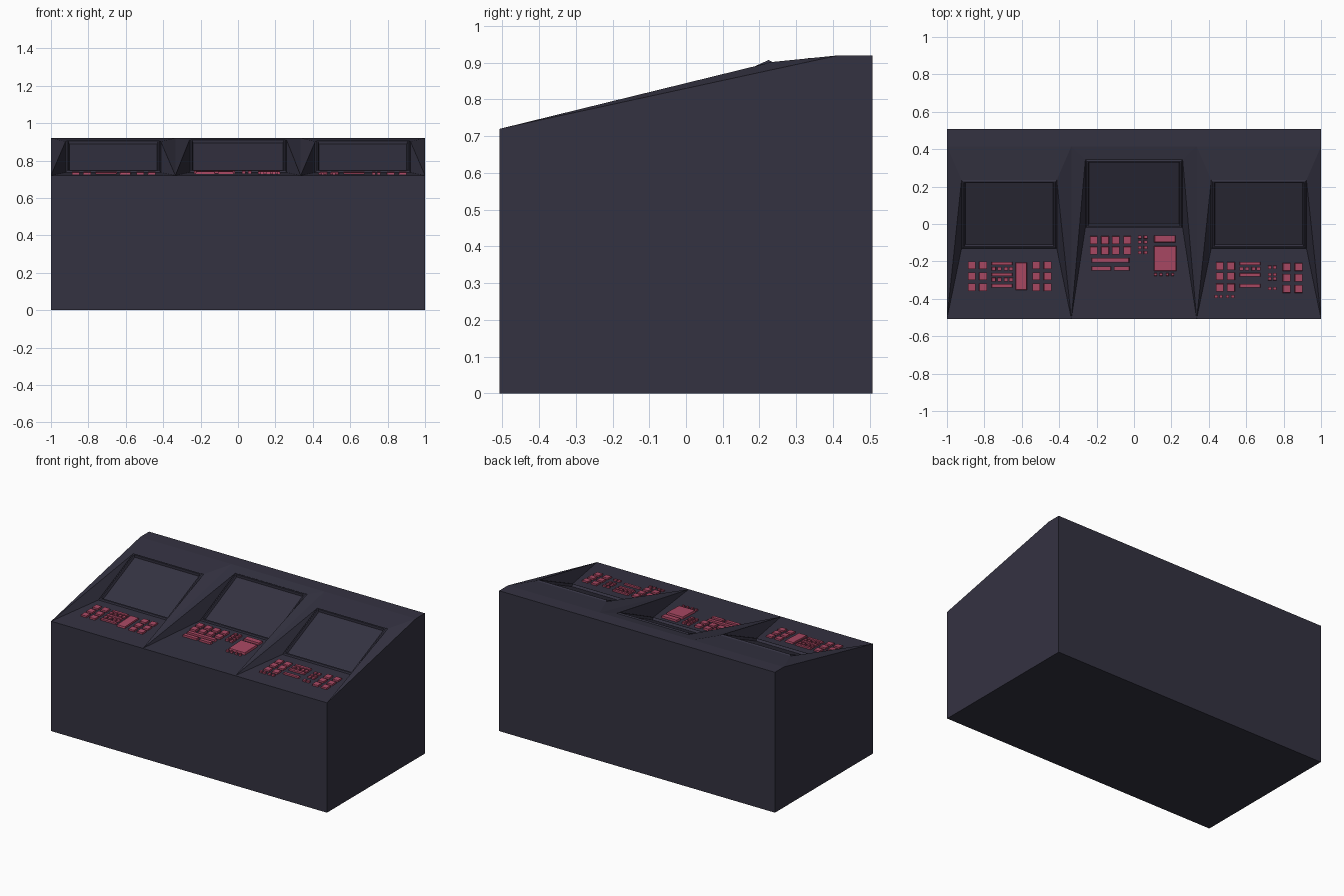
import bpy, bmesh

if "Cube" in bpy.data.objects:
    bpy.data.objects.remove(bpy.data.objects["Cube"])

def material(name, rgb):
    m = bpy.data.materials.new(name)
    m.diffuse_color = (*rgb, 1)
    m.use_nodes = True
    m.node_tree.nodes["Principled BSDF"].inputs["Base Color"].default_value = m.diffuse_color
    return m

dark = material("dark_slate", (0.034, 0.032, 0.053))
red = material("key_red", (0.40, 0.065, 0.125))

FRONT, BACK, RIDGE = -0.507, 0.507, 0.415
Z_FRONT, Z_BACK = 0.72, 0.92
# per station: outer left/right x, screen left/right x, screen bottom/top y, top z
STATIONS = [(-1, -0.335, -0.922, -0.413, -0.13, 0.235, 0.902),
            (-0.335, 0.335, -0.26, 0.26, -0.02, 0.345, 0.908),
            (0.335, 1, 0.413, 0.922, -0.13, 0.235, 0.902)]
Z_DESK = 0.736

def finish(bm, name, mat):
    bmesh.ops.recalc_face_normals(bm, faces=bm.faces)
    me = bpy.data.meshes.new(name)
    bm.to_mesh(me)
    bm.free()
    me.materials.append(mat)
    ob = bpy.data.objects.new(name, me)
    bpy.context.collection.objects.link(ob)

# Console body: cabinet shell with three stations sculpted in the sloping top
bm = bmesh.new()
def face(*pts):
    return bm.faces.new([bm.verts.new(p) for p in pts])

xs = [-1, -0.335, 0.335, 1]
face(*[(x, FRONT, Z_FRONT) for x in xs], (1, FRONT, 0), (-1, FRONT, 0))
face((-1, BACK, 0), (1, BACK, 0), (1, BACK, Z_BACK), (-1, BACK, Z_BACK))
face((-1, FRONT, 0), (1, FRONT, 0), (1, BACK, 0), (-1, BACK, 0))
face(*[(x, RIDGE, Z_BACK) for x in xs], (1, BACK, Z_BACK), (-1, BACK, Z_BACK))
for s in (-1, 1):
    face((s, FRONT, 0), (s, BACK, 0), (s, BACK, Z_BACK), (s, RIDGE, Z_BACK), (s, FRONT, Z_FRONT))

screens = []
for x0, x1, a, b, yb, yt, zt in STATIONS:
    fl, fr = (x0, FRONT, Z_FRONT), (x1, FRONT, Z_FRONT)
    bl, br = (x0, RIDGE, Z_BACK), (x1, RIDGE, Z_BACK)
    sl, sr = (a, yb, Z_DESK), (b, yb, Z_DESK)
    tl, tr = (a, yt, zt), (b, yt, zt)
    face(fl, fr, sr, sl)                      # desk
    face(tl, tr, br, bl)                      # hood
    face(fl, sl, tl); face(fl, tl, bl)        # left cheek
    face(fr, tr, sr); face(fr, br, tr)        # right cheek
    screens.append(face(sl, sr, tr, tl))      # screen
bmesh.ops.remove_doubles(bm, verts=bm.verts, dist=0.0005)
bmesh.ops.recalc_face_normals(bm, faces=bm.faces)
# raised screen bezel, then recessed glass
for t, d in ((0.01, 0.009), (0.01, 0), (0.008, -0.016)):
    bmesh.ops.inset_individual(bm, faces=screens, thickness=t, depth=d)
finish(bm, "console_body", dark)

# Key banks: each entry is (x list, y list, width, depth)
def key_bank(name, yb, height, groups):
    bm = bmesh.new()
    def surf(y):
        return Z_FRONT + (Z_DESK - Z_FRONT) * (y - FRONT) / (yb - FRONT)
    for kx, ky, w, d in groups:
        for x in kx:
            for y in ky:
                r = bmesh.ops.create_cube(bm, size=1)
                for v in r["verts"]:
                    top = v.co.z > 0
                    k = 0.94 if top else 1
                    v.co.x = x + v.co.x * w * k
                    v.co.y = y + v.co.y * d * k
                    v.co.z = surf(v.co.y) + (height if top else -0.003)
    finish(bm, name, red)

rows = [-0.22, -0.28, -0.338]
key_bank("left_keys", -0.13, 0.01, [
    ([-0.868, -0.807, -0.523, -0.462], rows, 0.042, 0.042),
    ([-0.706], [-0.211, -0.27, -0.33], 0.115, 0.018),
    ([-0.75, -0.72, -0.685, -0.658], [-0.24, -0.297], 0.022, 0.02),
    ([-0.603], [-0.28], 0.06, 0.15)])
key_bank("centre_keys", -0.02, 0.013, [
    ([-0.215, -0.155, -0.097, -0.036], [-0.086, -0.142], 0.042, 0.042),
    ([-0.126], [-0.194], 0.207, 0.024),
    ([-0.175], [-0.238], 0.105, 0.024),
    ([-0.066], [-0.238], 0.085, 0.024),
    ([0.03, 0.062], [-0.07, -0.096, -0.126, -0.152], 0.02, 0.018),
    ([0.165], [-0.079], 0.115, 0.038),
    ([0.166], [-0.185], 0.122, 0.135),
    ([0.115, 0.145, 0.178, 0.207], [-0.27], 0.016, 0.014)])
key_bank("right_keys", -0.13, 0.01, [
    ([0.458, 0.518], [-0.225, -0.28, -0.34], 0.042, 0.042),
    ([0.816, 0.88], [-0.23, -0.288, -0.347], 0.042, 0.042),
    ([0.62], [-0.211, -0.272, -0.33], 0.115, 0.018),
    ([0.575, 0.605, 0.64, 0.666], [-0.24], 0.022, 0.02),
    ([0.725, 0.752], [-0.232, -0.27, -0.345], 0.02, 0.018),
    ([0.725, 0.752], [-0.292], 0.02, 0.018),
    ([0.44, 0.465, 0.5, 0.528], [-0.388], 0.018, 0.016)])
